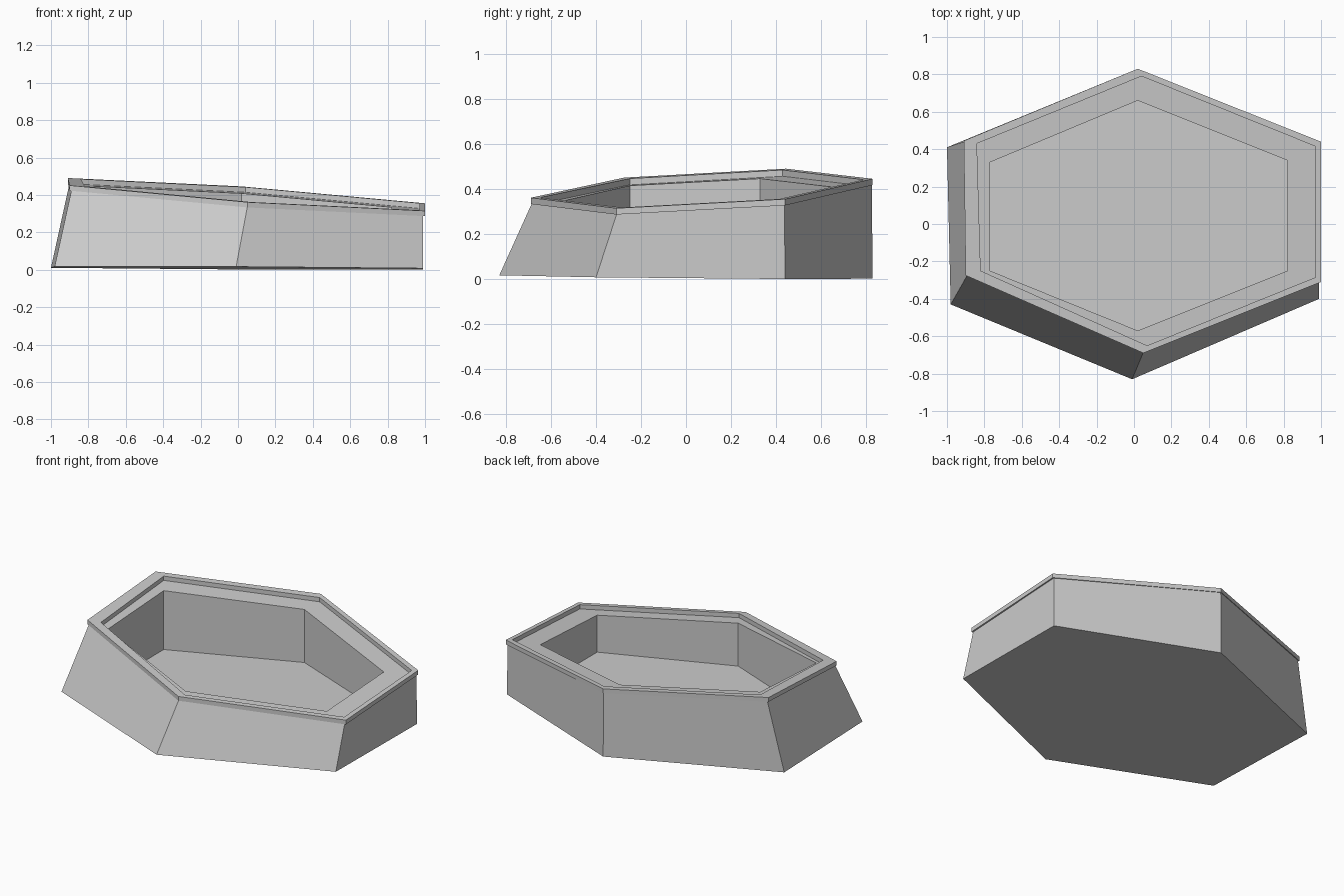
import bpy
import bmesh

cube = bpy.data.objects.get("Cube")
if cube:
    bpy.data.objects.remove(cube, do_unlink=True)

grey = bpy.data.materials.new("stone_grey")
grey.use_nodes = True
colour = (0.6, 0.6, 0.6, 1)
grey.diffuse_color = colour
grey.node_tree.nodes["Principled BSDF"].inputs["Base Color"].default_value = colour


def top(x, y):
    """Height of the sloping rim."""
    return 0.402 - 0.0707 * x + 0.054 * y


def ledge(x, y):
    return top(x, y) - 0.028


def base(x, y):
    return 0.009 - 0.005 * x - 0.009 * y


def floor(x, y):
    return 0.06


def loft(name, sections, cap_ends=False, closed=False):
    """Join hexagonal sections, each an outline with a height rule."""
    bm = bmesh.new()
    rings = [[bm.verts.new((x, y, height(x, y))) for x, y in outline]
             for outline, height in sections]
    pairs = list(zip(rings, rings[1:]))
    if closed:
        pairs.append((rings[-1], rings[0]))
    for a, b in pairs:
        for i in range(len(a)):
            j = (i + 1) % len(a)
            bm.faces.new((a[i], a[j], b[j], b[i]))
    if cap_ends:
        bm.faces.new(rings[0])
        bm.faces.new(rings[-1])
    bmesh.ops.recalc_face_normals(bm, faces=bm.faces[:])
    mesh = bpy.data.meshes.new(name)
    bm.to_mesh(mesh)
    bm.free()
    mesh.materials.append(grey)
    obj = bpy.data.objects.new(name, mesh)
    bpy.context.collection.objects.link(obj)
    return obj


# Outlines run from the front corner round by the model's left
foot = [(-0.01, -0.83), (0.99, -0.40), (0.99, 0.44),
        (0.02, 0.83), (-1.0, 0.41), (-0.98, -0.43)]
rim_outer = [(0.05, -0.69), (1.0, -0.31), (1.0, 0.44),
             (0.02, 0.83), (-0.91, 0.445), (-0.90, -0.275)]
rim_inner = [(0.07, -0.65), (0.97, -0.285), (0.97, 0.415),
             (0.04, 0.79), (-0.84, 0.43), (-0.82, -0.25)]
well = [(0.02, -0.57), (0.82, -0.25), (0.82, 0.34),
        (0.02, 0.66), (-0.77, 0.33), (-0.77, -0.25)]
wall_top = [(x * 0.99, y * 0.995) for x, y in rim_outer]

# Basin: leaning outer walls, ledge, straight well and flat floor
loft("basin", [(foot, base), (wall_top, ledge), (well, ledge), (well, floor)],
     cap_ends=True)

# Raised lip around the ledge
loft("rim", [(rim_outer, ledge), (rim_outer, top),
             (rim_inner, top), (rim_inner, ledge)], closed=True)
